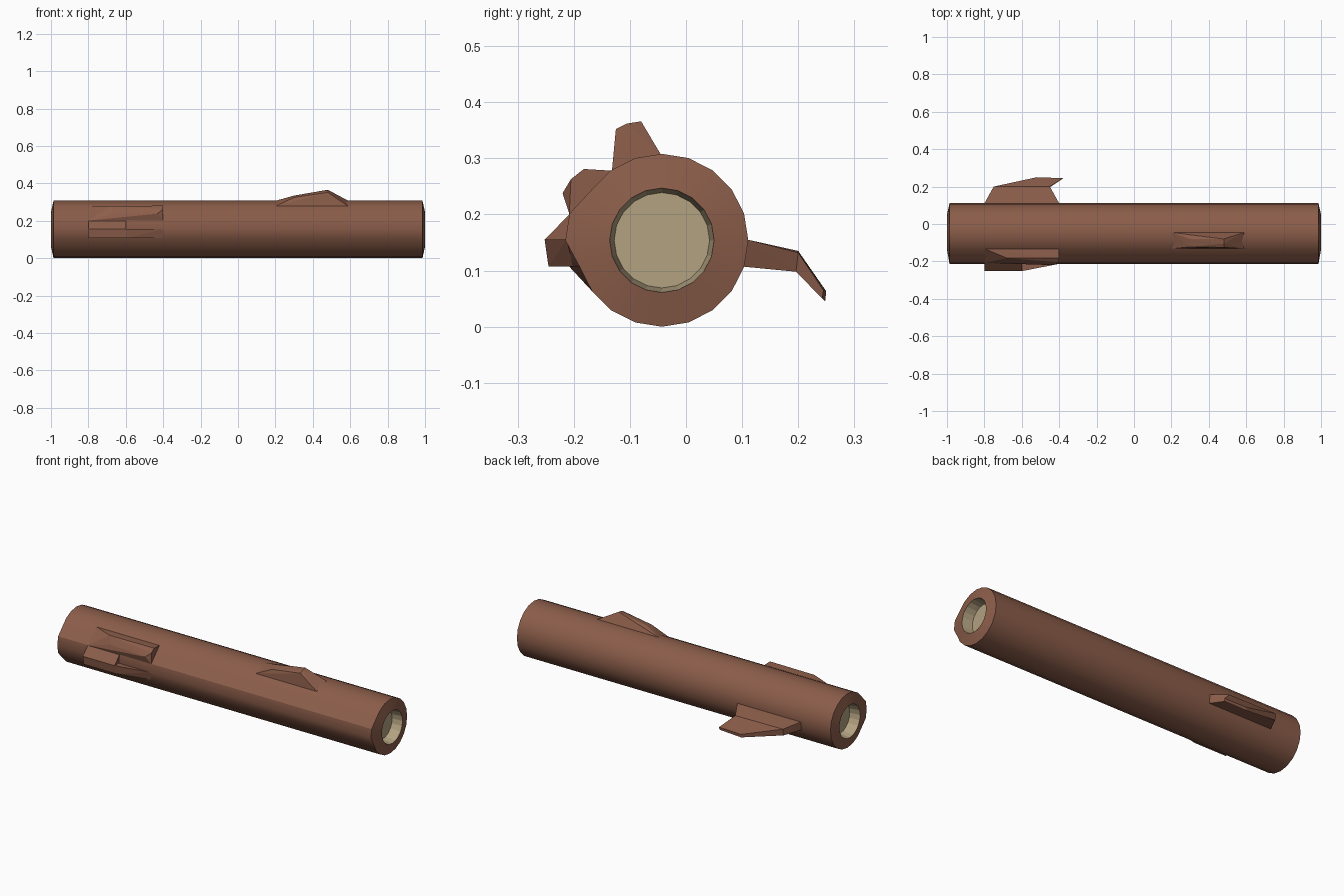
import bpy, bmesh
from math import sin, cos, radians

if "Cube" in bpy.data.objects:
    bpy.data.objects.remove(bpy.data.objects["Cube"])

CY, CZ, SIDES = -0.043, 0.154, 20


def material(name, color):
    m = bpy.data.materials.new(name)
    m.diffuse_color = (*color, 1)
    m.use_nodes = True
    m.node_tree.nodes["Principled BSDF"].inputs["Base Color"].default_value = m.diffuse_color
    return m


bark = material("bark", (0.26, 0.11, 0.068))
wood = material("inner_wood", (0.45, 0.36, 0.22))


def finish(name, bm, mat):
    bmesh.ops.recalc_face_normals(bm, faces=bm.faces[:])
    me = bpy.data.meshes.new(name)
    bm.to_mesh(me)
    bm.free()
    me.materials.append(mat)
    ob = bpy.data.objects.new(name, me)
    bpy.context.collection.objects.link(ob)
    return ob


def ring(bm, x, r, bulge=()):
    """Cross-section circle; the listed corners are pushed out towards the front."""
    vs = []
    for i in range(SIDES):
        a = radians(i * 360 / SIDES)
        push = 0.018 if i in bulge else 0
        vs.append(bm.verts.new((x, CY + r * cos(a) - push, CZ + r * sin(a))))
    return vs


def bridge(bm, a, b):
    for i in range(SIDES):
        j = (i + 1) % SIDES
        bm.faces.new((a[i], a[j], b[j], b[i]))


# Trunk: long bark tube with slightly coned end rims
bm = bmesh.new()
rings = [ring(bm, -1, 0.093), ring(bm, -0.986, 0.154, (9, 10, 11)),
         ring(bm, 0.986, 0.154, (9, 10)), ring(bm, 1, 0.093)]
for a, b in zip(rings, rings[1:]):
    bridge(bm, a, b)
trunk = finish("trunk", bm, bark)
bpy.context.view_layer.objects.active = trunk
trunk.select_set(True)
bpy.ops.object.shade_smooth_by_angle(angle=radians(30))

# Hollow ends: shallow tapered recess with a wooden floor
for side, s in (("left", -1), ("right", 1)):
    bm = bmesh.new()
    rim, floor = ring(bm, s, 0.093), ring(bm, s * 0.94, 0.085)
    bridge(bm, rim, floor)
    bm.faces.new(floor)
    ob = finish(side + "_hollow", bm, wood)
    # normals must point out of the open end
    if ob.data.polygons[-1].normal.x * s < 0:
        ob.data.flip_normals()


def stub(name, *hulls):
    """Flat-faced broken branch made of convex chunks."""
    bm = bmesh.new()
    for pts in hulls:
        vs = [bm.verts.new(p) for p in pts]
        res = bmesh.ops.convex_hull(bm, input=vs)
        junk = {g for g in res["geom_interior"] + res["geom_unused"]
                if isinstance(g, bmesh.types.BMVert)}
        bmesh.ops.delete(bm, geom=list(junk), context='VERTS')
    bmesh.ops.dissolve_limit(bm, angle_limit=radians(1), verts=bm.verts[:], edges=bm.edges[:])
    finish(name, bm, bark)


# Front lower stub: long bar tapering right, with a short wedge above
stub("front_lower_stub",
     [(-.8, -.212, .155), (-.4, -.213, .155), (-.8, -.2, .107), (-.4, -.2, .107),
      (-.8, -.252, .155), (-.6, -.252, .155), (-.8, -.245, .107), (-.6, -.245, .107),
      (-.6, -.13, .14)],
     [(-.8, -.208, .2), (-.6, -.208, .2), (-.8, -.252, .155), (-.6, -.252, .155),
      (-.8, -.2, .155), (-.6, -.2, .155)])

# Front upper stub: rises from the left to a blunt right end
stub("front_upper_stub",
     [(-.8, -.132, .278), (-.4, -.132, .278), (-.8, -.208, .201), (-.4, -.208, .201),
      (-.68, -.182, .279), (-.66, -.205, .24), (-.4, -.182, .281),
      (-.4, -.205, .263), (-.43, -.22, .238), (-.6, -.12, .2)])

# Top stub: low wedge, highest near its right side
stub("top_stub",
     [(.2, -.045, .307), (.59, -.045, .307), (.2, -.132, .278), (.59, -.132, .278),
      (.3, -.08, .335), (.3, -.122, .325), (.48, -.08, .366), (.48, -.105, .362),
      (.48, -.125, .352), (.4, -.09, .25)])

# Back fin: thin root plate with a drooping, notched tip
top_mid = [(-.75, .2, .135), (-.45, .2, .132)]
low_mid = [(-.75, .196, .098), (-.45, .196, .098)]
stub("back_fin",
     [(-.8, .11, .155), (-.4, .11, .155), (-.8, .102, .107), (-.4, .102, .107),
      (-.6, .04, .14)] + top_mid + low_mid,
     top_mid + low_mid + [(-.52, .25, .063), (-.38, .245, .065),
                          (-.52, .248, .045), (-.38, .243, .05)])
